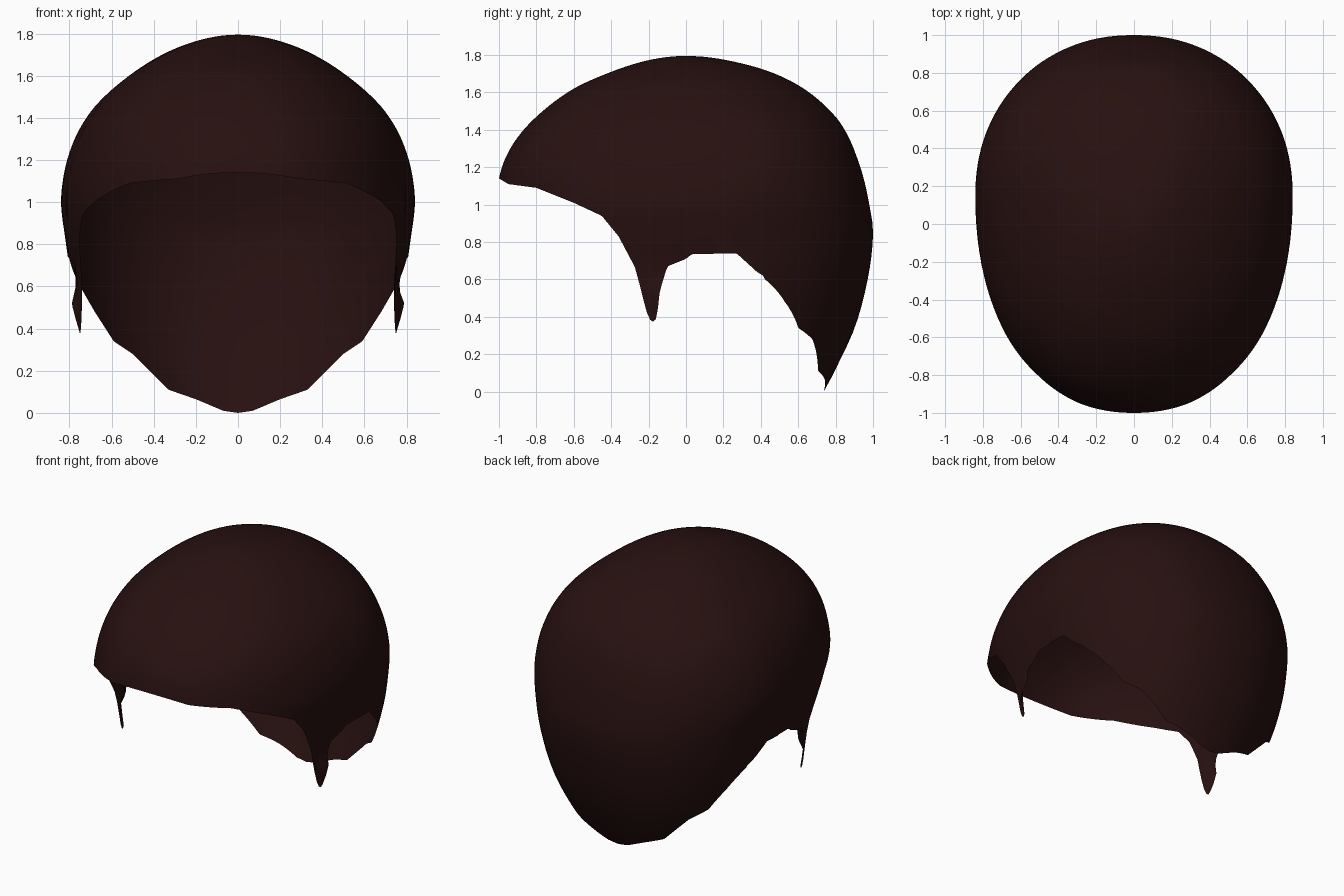
import bpy, bmesh, math

if "Cube" in bpy.data.objects:
    bpy.data.objects.remove(bpy.data.objects["Cube"])

TOP = 1.795
COLS, ROWS = 480, 44
POWER = 2.15          # squareness of the horizontal sections

# Horizontal sections: height, front y, back y, back half-width, front half-width, centre y
SECTIONS = [
    (1.795, 0, 0, 0, 0, 0),
    (1.77, -.21, .23, .18, .18, .02),
    (1.71, -.40, .45, .34, .34, .04),
    (1.62, -.60, .63, .49, .49, .06),
    (1.47, -.80, .80, .665, .665, .10),
    (1.36, -.90, .87, .745, .745, .12),
    (1.25, -.965, .915, .795, .795, .14),
    (1.14, -1.0, .95, .825, .825, .15),
    (1.0, -1.02, .98, .84, .84, .15),
    (.85, -1.02, 1.0, .823, .823, .15),
    (.62, -1.0, .975, .785, .785, .17),
    (.35, -1.0, .905, .70, .78, .20),
    (.10, -1.0, .79, .58, .78, .20),
    (-.02, -1.0, .725, .50, .78, .20),
]
# Hairline seen from the side (y, z), and nape hairline seen from the front (x, z)
SIDE_EDGE = [(-1.05, 1.145), (-1, 1.14), (-.95, 1.11), (-.8, 1.09), (-.6, 1.01),
             (-.45, .94), (-.36, .83), (-.27, .66), (-.23, .5), (-.2, .39),
             (-.17, .37), (-.155, .40), (-.14, .54), (-.1, .67), (0, .71),
             (.03, .735), (.27, .74), (.38, .64), (.43, .61)]
NAPE_EDGE = [(0, 0), (.07, .01), (.2, .065), (.33, .11), (.42, .2), (.5, .28),
             (.59, .34), (.68, .48), (.755, .61), (.9, .74)]


def depth(z):
    return math.sqrt(max(TOP - z, 0))


KNOTS = [depth(s[0]) for s in SECTIONS]


def slope(i, k):
    a, b = max(i - 1, 0), min(i + 1, len(KNOTS) - 1)
    return (SECTIONS[b][k] - SECTIONS[a][k]) / (KNOTS[b] - KNOTS[a])


def section(u):
    """Smooth blend of the section table at depth u."""
    i = 0
    while i < len(KNOTS) - 2 and u > KNOTS[i + 1]:
        i += 1
    h = KNOTS[i + 1] - KNOTS[i]
    t = min((u - KNOTS[i]) / h, 1)
    out = []
    for k in range(1, 6):
        p, q = SECTIONS[i][k], SECTIONS[i + 1][k]
        out.append((2*t**3 - 3*t*t + 1) * p + (t**3 - 2*t*t + t) * h * slope(i, k)
                   + (3*t*t - 2*t**3) * q + (t**3 - t*t) * h * slope(i + 1, k))
    return out


def linear(table, v):
    if v <= table[0][0]:
        return table[0][1]
    for (a, p), (b, q) in zip(table, table[1:]):
        if v <= b:
            return p + (q - p) * (v - a) / (b - a)
    return table[-1][1]


def point(u, ang):
    front, back, wide_b, wide_f, cy = section(u)
    c, s = math.cos(ang), math.sin(ang)
    r = (abs(c) ** POWER + abs(s) ** POWER) ** (-1 / POWER)
    z = TOP - u * u
    x = r * c * (wide_b if s > 0 else wide_f)
    y = cy + r * s * ((back - cy) if s > 0 else (cy - front))
    # rear edge of each sideburn flares outwards
    if s < 0 and z < .6:
        flare = min(max((y + .21) / .06, 0), 1) * math.exp(-((z - .5) / .06) ** 2)
        x += math.copysign(.035 * flare, c)
    return x, y, z


def above_edge(u, ang):
    x, y, z = point(u, ang)
    return z > (linear(SIDE_EDGE, y) if y < .42 else linear(NAPE_EDGE, abs(x)))


def rim_depth(ang):
    """Depth at which a column first meets the hairline."""
    u, limit = .3, depth(0)
    while u < limit and above_edge(u, ang):
        u += .01
    lo, hi = u - .01, min(u, limit)
    for _ in range(20):
        mid = (lo + hi) / 2
        if above_edge(mid, ang):
            lo = mid
        else:
            hi = mid
    return hi


# Hair cap: one open sheet from the crown down to the hairline
bm = bmesh.new()
crown = bm.verts.new((0, 0, TOP))
columns = []
for c in range(COLS):
    ang = 2 * math.pi * c / COLS
    end = rim_depth(ang)
    columns.append([bm.verts.new(point(end * r / ROWS, ang)) for r in range(1, ROWS + 1)])
for c in range(COLS):
    a, b = columns[c], columns[(c + 1) % COLS]
    bm.faces.new((crown, a[0], b[0]))
    for r in range(ROWS - 1):
        bm.faces.new((a[r], a[r + 1], b[r + 1], b[r]))
for f in bm.faces:
    f.smooth = True
mesh = bpy.data.meshes.new("hair_cap")
bm.to_mesh(mesh)
bm.free()

hair = bpy.data.materials.new("dark brown hair")
hair.diffuse_color = (.02, .0052, .005, 1)
hair.use_nodes = True
hair.node_tree.nodes["Principled BSDF"].inputs["Base Color"].default_value = hair.diffuse_color
mesh.materials.append(hair)
bpy.context.collection.objects.link(bpy.data.objects.new("hair_cap", mesh))
